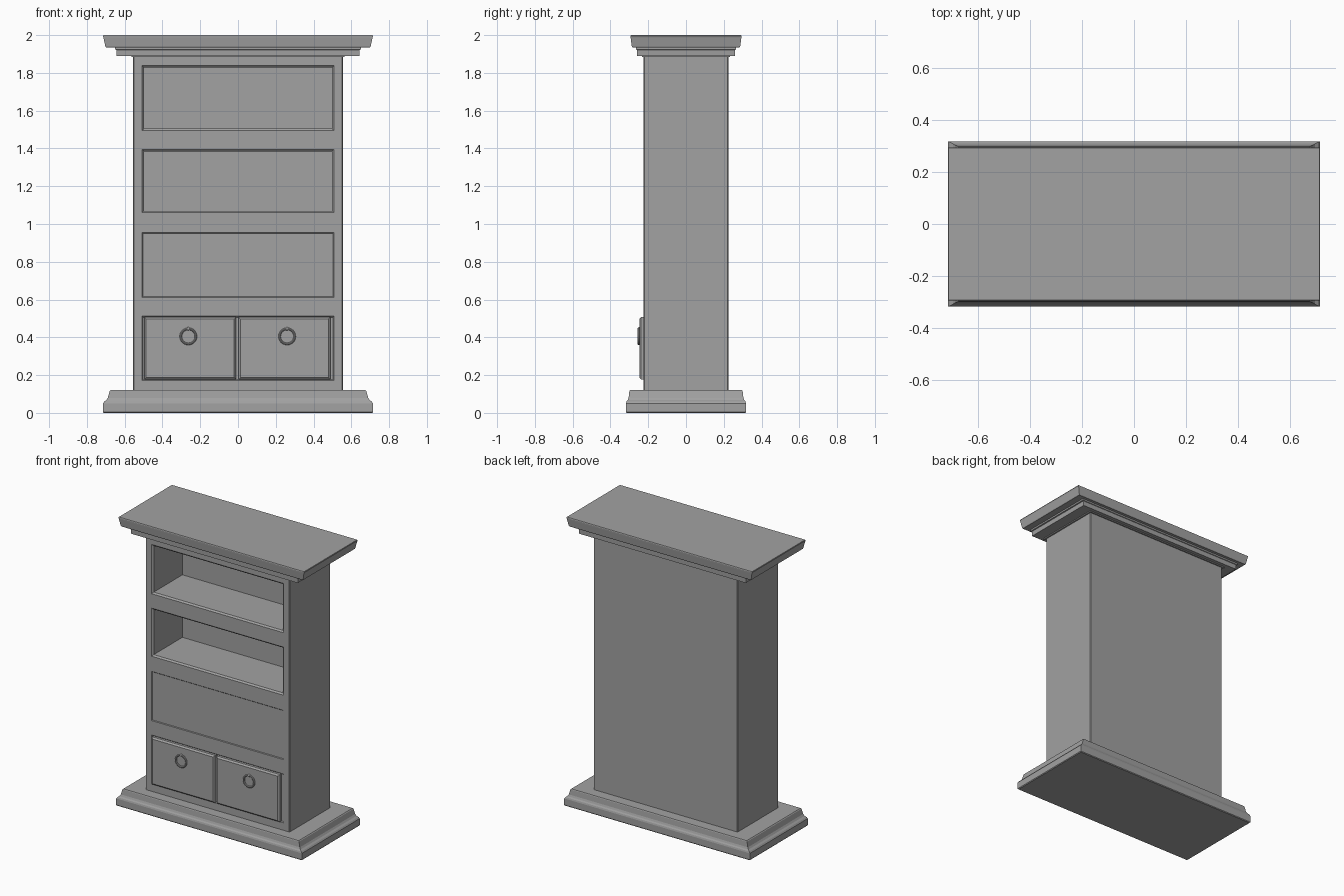
import bpy
import bmesh
from math import radians

cube = bpy.data.objects.get("Cube")
if cube:
    bpy.data.objects.remove(cube, do_unlink=True)

grey = bpy.data.materials.new("plain_grey")
grey.use_nodes = True
colour = (0.36, 0.36, 0.36, 1)
grey.diffuse_color = colour
grey.node_tree.nodes["Principled BSDF"].inputs["Base Color"].default_value = colour


def finish(name, bm):
    """Turn a bmesh into a named grey object."""
    bmesh.ops.recalc_face_normals(bm, faces=bm.faces)
    mesh = bpy.data.meshes.new(name)
    bm.to_mesh(mesh)
    bm.free()
    mesh.materials.append(grey)
    obj = bpy.data.objects.new(name, mesh)
    bpy.context.collection.objects.link(obj)
    return obj


def loft(name, rings, axis="z", centre=(0, 0)):
    """Stack rectangles (position, half width, half depth) along an axis."""
    bm = bmesh.new()
    loops = []
    for pos, half_a, half_b in rings:
        loop = []
        for sa, sb in ((-1, -1), (1, -1), (1, 1), (-1, 1)):
            a, b = centre[0] + sa * half_a, centre[1] + sb * half_b
            loop.append(bm.verts.new((a, b, pos) if axis == "z" else (a, pos, b)))
        loops.append(loop)
    for low, high in zip(loops, loops[1:]):
        for i in range(4):
            j = (i + 1) % 4
            bm.faces.new((low[i], low[j], high[j], high[i]))
    bm.faces.new(loops[0])
    bm.faces.new(loops[-1])
    return finish(name, bm)


def apply_all(obj):
    bpy.ops.object.select_all(action="DESELECT")
    bpy.context.view_layer.objects.active = obj
    obj.select_set(True)
    for mod in list(obj.modifiers):
        bpy.ops.object.modifier_apply(modifier=mod.name)


# Stepped plinth with a rounded shoulder
loft("plinth", [
    (0, 0.711, 0.314), (0.005, 0.715, 0.318), (0.05, 0.715, 0.318),
    (0.06, 0.708, 0.315), (0.068, 0.697, 0.309), (0.08, 0.689, 0.304),
    (0.115, 0.680, 0.300), (0.12, 0.675, 0.297)])

# Cabinet body
FRONT = -0.225
body = loft("cabinet_body", [(0.115, 0.555, 0.225), (1.895, 0.555, 0.225)])
edge = body.modifiers.new("edge", "BEVEL")
edge.width = 0.005
edge.segments = 1

# Open shelves, a shallow panel and a drawer recess: (bottom, top, back)
openings = [(1.495, 1.838, 0.10), (1.06, 1.395, 0.10),
            (0.612, 0.955, FRONT + 0.004), (0.172, 0.512, FRONT + 0.006)]
cutters = []
for bottom, top, back in openings:
    half = (top - bottom) / 2
    lip = min(0.010, back - FRONT)
    rings = [(FRONT - 0.02, 0.508, half), (FRONT, 0.508, half),
             (FRONT + lip, 0.508 - lip, half - lip)]
    if back > FRONT + lip:
        rings.append((back, 0.508 - lip, half - lip))
    cutter = loft("opening_cutter", rings, "y", (0, (bottom + top) / 2))
    cutter.hide_render = True
    cutters.append(cutter)
    cut = body.modifiers.new("opening", "BOOLEAN")
    cut.object = cutter
    cut.operation = "DIFFERENCE"
    cut.solver = "EXACT"
apply_all(body)
for cutter in cutters:
    bpy.data.objects.remove(cutter, do_unlink=True)

# Cornice: narrow collar, moulding, then the flared top slab
loft("cornice_collar", [(1.883, 0.565, 0.234), (1.892, 0.565, 0.234)])
loft("cornice_moulding", [
    (1.89, 0.642, 0.259), (1.922, 0.644, 0.260), (1.924, 0.652, 0.264),
    (1.94, 0.652, 0.264)])
loft("top_slab", [
    (1.935, 0.699, 0.284), (1.94, 0.702, 0.287), (1.985, 0.712, 0.293),
    (1.995, 0.715, 0.294), (2.0, 0.713, 0.292)])

# Drawers with chamfered fronts and ring pulls
for side, drawer_x in (("right", -0.253), ("left", 0.246)):
    loft(side + "_drawer", [
        (FRONT + 0.01, 0.243, 0.165), (FRONT - 0.012, 0.243, 0.165),
        (FRONT - 0.022, 0.233, 0.155)], "y", (drawer_x, 0.342))
    pull_x = -0.263 if side == "right" else 0.26
    bpy.ops.mesh.primitive_torus_add(
        location=(pull_x, -0.250, 0.405), rotation=(radians(90), 0, 0),
        major_radius=0.040, minor_radius=0.006,
        major_segments=32, minor_segments=10)
    ring = bpy.context.object
    ring.name = side + "_ring_pull"
    ring.data.materials.append(grey)
    bpy.ops.object.shade_smooth_by_angle()
    bpy.ops.mesh.primitive_uv_sphere_add(
        location=(pull_x, -0.248, 0.445), radius=0.009,
        segments=12, ring_count=8)
    stud = bpy.context.object
    stud.name = side + "_pull_stud"
    stud.data.materials.append(grey)
    bpy.ops.object.shade_smooth_by_angle()
